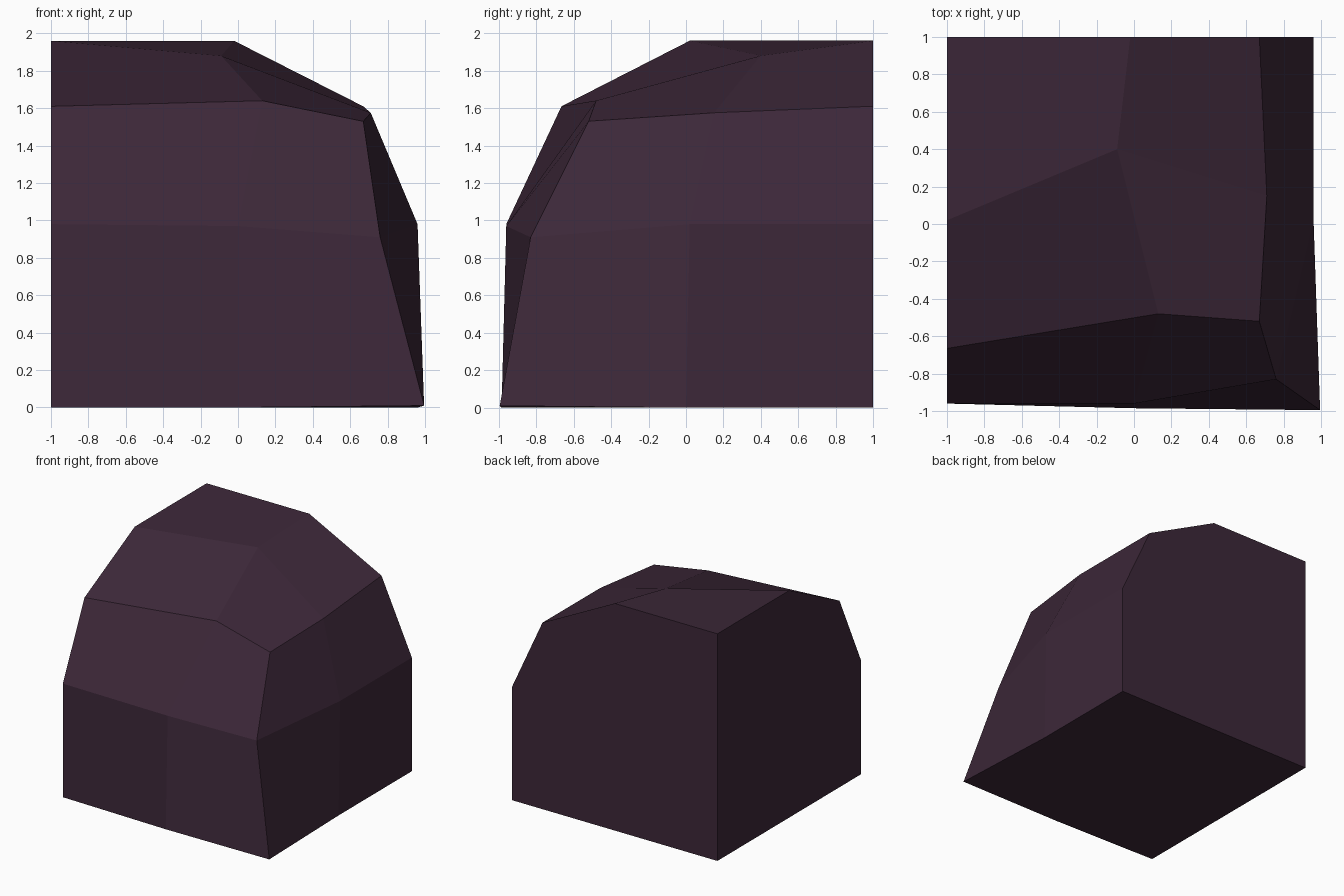
import bpy, bmesh

if "Cube" in bpy.data.objects:
    bpy.data.objects.remove(bpy.data.objects["Cube"])

# Single dark plum material
mat = bpy.data.materials.new("dark plum")
mat.diffuse_color = (0.046, 0.0208, 0.0405, 1)
mat.use_nodes = True
mat.node_tree.nodes["Principled BSDF"].inputs["Base Color"].default_value = mat.diffuse_color

bm = bmesh.new()
V = lambda *p: bm.verts.new(p)

# Rings running left edge -> front middle -> corner -> right middle -> back edge
rings = [
    [(-1, -.96, 0), (0, -.985, 0), (.995, -.995, .01), (.96, 0, 0), (.96, 1, 0)],
    [(-1, -.96, .98), (0, -.96, .97), (.76, -.83, .91), (.96, .02, .98), (.96, 1, .98)],
    [(-1, -.665, 1.61), (.13, -.48, 1.64), (.67, -.52, 1.53), (.71, .15, 1.575), (.67, 1, 1.61)],
]
rings = [[V(*p) for p in ring] for ring in rings]

# Curved front and right walls
for low, high in zip(rings, rings[1:]):
    for i in range(4):
        bm.faces.new((low[i], low[i + 1], high[i + 1], high[i]))

# Rounded cap
left, front, corner, right, back = rings[2]
crown = V(-.09, .4, 1.88)
top_left, top_back, apex = V(-1, .02, 1.96), V(-.02, 1, 1.96), V(-1, 1, 1.96)
for f in ((left, front, crown, top_left), (front, corner, right, crown),
          (crown, right, back, top_back), (top_left, crown, top_back, apex)):
    bm.faces.new(f)

# Flat left, back and bottom sides
foot = V(-1, 1, 0)
bm.faces.new([r[0] for r in rings] + [top_left, apex, foot])
bm.faces.new([r[-1] for r in rings] + [top_back, apex, foot])
bm.faces.new(rings[0] + [foot])
bmesh.ops.recalc_face_normals(bm, faces=bm.faces)

mesh = bpy.data.meshes.new("rounded_corner_block")
bm.to_mesh(mesh)
bm.free()
mesh.materials.append(mat)
bpy.context.collection.objects.link(bpy.data.objects.new("rounded_corner_block", mesh))
